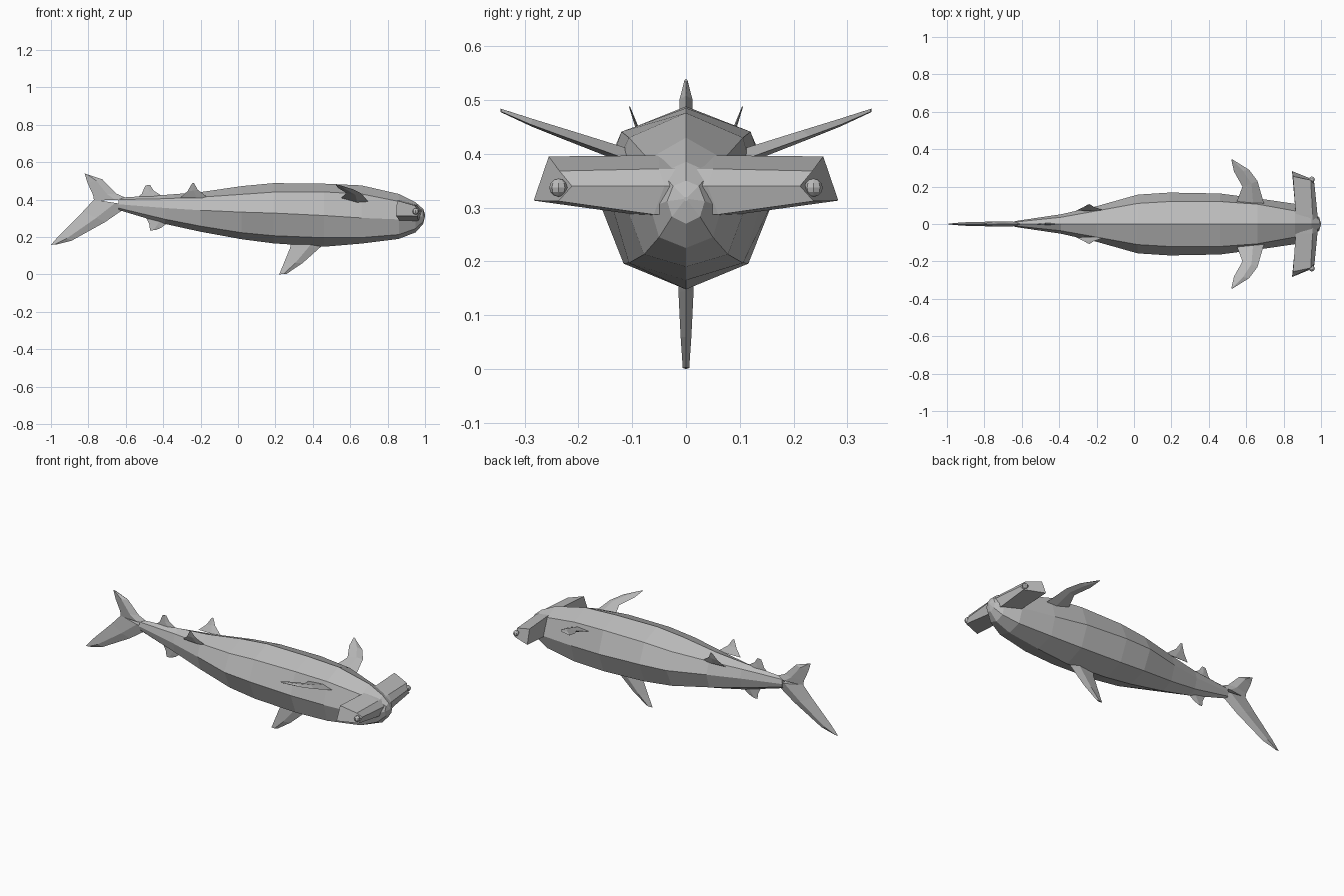
import bpy, bmesh
from mathutils import Vector

skin = bpy.data.materials.new("grey_skin")
skin.diffuse_color = (0.5, 0.5, 0.5, 1)


def build(name, verts, faces):
    """Make a flat-shaded object with outward normals."""
    bm = bmesh.new()
    vs = [bm.verts.new(v) for v in verts]
    for f in faces:
        bm.faces.new([vs[i] for i in f])
    bmesh.ops.recalc_face_normals(bm, faces=bm.faces)
    mesh = bpy.data.meshes.new(name)
    bm.to_mesh(mesh)
    bm.free()
    mesh.materials.append(skin)
    ob = bpy.data.objects.new(name, mesh)
    bpy.context.collection.objects.link(ob)
    return ob


def loft(name, rings):
    """Skin equal-length closed rings and cap both ends."""
    n = len(rings[0])
    verts = [p for r in rings for p in r]
    faces = [(k * n + i, k * n + (i + 1) % n, (k + 1) * n + (i + 1) % n, (k + 1) * n + i)
             for k in range(len(rings) - 1) for i in range(n)]
    last = (len(rings) - 1) * n
    faces += [tuple(range(n))[::-1], tuple(range(last, last + n))]
    return build(name, verts, faces)


def blade(name, sections):
    """Fin from (front, back, half thickness) sections: a diamond at each section."""
    rings = []
    for front, back, normal, t in sections:
        f, b, nrm = Vector(front), Vector(back), Vector(normal)
        mid = f.lerp(b, 0.4)
        rings.append([f, mid + nrm * t, b, mid - nrm * t])
    return loft(name, rings)


# Body: x, top z, shoulder (y, z), flank (y, z), belly side (y, z), bottom z
stations = [
    (-0.64, 0.410, 0.010, 0.400, 0.015, 0.375, 0.010, 0.355, 0.345),
    (-0.39, 0.425, 0.036, 0.405, 0.052, 0.355, 0.036, 0.295, 0.270),
    (-0.20, 0.440, 0.070, 0.413, 0.095, 0.343, 0.068, 0.258, 0.228),
    (0.02, 0.472, 0.110, 0.428, 0.157, 0.333, 0.106, 0.223, 0.188),
    (0.19, 0.488, 0.120, 0.440, 0.168, 0.328, 0.116, 0.207, 0.166),
    (0.46, 0.485, 0.120, 0.441, 0.163, 0.315, 0.116, 0.196, 0.148),
    (0.66, 0.476, 0.106, 0.430, 0.137, 0.302, 0.106, 0.197, 0.165),
    (0.86, 0.430, 0.070, 0.390, 0.108, 0.294, 0.078, 0.213, 0.190),
    (0.95, 0.385, 0.045, 0.365, 0.066, 0.300, 0.050, 0.245, 0.225),
    (0.99, 0.350, 0.024, 0.340, 0.035, 0.312, 0.026, 0.283, 0.270),
    (1.00, 0.320, 0.003, 0.319, 0.004, 0.316, 0.003, 0.313, 0.312),
]
loft("body", [[(x, 0, t), (x, a, az), (x, b, bz), (x, c, cz), (x, 0, d),
               (x, -c, cz), (x, -b, bz), (x, -a, az)]
              for x, t, a, az, b, bz, c, cz, d in stations])

# Wide hammer-shaped head, lofted from one tip to the other
tip = [(0.85, 0.255, 0.395), (0.945, 0.235, 0.368), (0.965, 0.212, 0.340),
       (0.960, 0.237, 0.312), (0.845, 0.283, 0.313)]
root = [(0.865, 0.05, 0.397), (0.955, 0.05, 0.372), (0.982, 0.04, 0.340),
        (0.965, 0.06, 0.287), (0.865, 0.08, 0.285)]


def flip(ring):
    return [(x, -y, z) for x, y, z in ring]


loft("hammer_head", [tip, root, flip(root), flip(tip)])

# Tail lobes and single fins on the centre line
Y = (0, 1, 0)
blade("tail_upper_lobe", [((-0.58, 0, 0.40), (-0.77, 0, 0.395), Y, 0.014),
                          ((-0.65, 0, 0.432), (-0.775, 0, 0.425), Y, 0.014),
                          ((-0.725, 0, 0.508), (-0.805, 0, 0.49), Y, 0.012),
                          ((-0.80, 0, 0.533), (-0.82, 0, 0.54), Y, 0.003)])
blade("tail_lower_lobe", [((-0.58, 0, 0.37), (-0.77, 0, 0.40), Y, 0.014),
                          ((-0.71, 0, 0.28), (-0.83, 0, 0.335), Y, 0.013),
                          ((-0.89, 0, 0.18), (-0.955, 0, 0.21), Y, 0.009),
                          ((-0.97, 0, 0.16), (-1.0, 0, 0.158), Y, 0.003)])
blade("large_fin", [((0.48, 0, 0.18), (0.285, 0, 0.18), Y, 0.015),
                    ((0.44, 0, 0.145), (0.278, 0, 0.14), Y, 0.014),
                    ((0.345, 0, 0.06), (0.245, 0, 0.06), Y, 0.010),
                    ((0.26, 0, 0.003), (0.22, 0, 0.0), Y, 0.006)])
blade("small_upper_fin", [((-0.39, 0, 0.41), (-0.54, 0, 0.41), Y, 0.006),
                          ((-0.45, 0, 0.447), (-0.515, 0, 0.43), Y, 0.004),
                          ((-0.47, 0, 0.478), (-0.495, 0, 0.476), Y, 0.002)])
blade("small_lower_fin", [((-0.37, 0, 0.28), (-0.49, 0, 0.30), Y, 0.006),
                          ((-0.41, 0, 0.25), (-0.475, 0, 0.27), Y, 0.004),
                          ((-0.44, 0, 0.237), (-0.47, 0, 0.235), Y, 0.002)])

# Paired fins and eyes
for side, s in (("left", 1), ("right", -1)):
    up = (0, -0.3 * s, 0.95)
    blade(side + "_pectoral_fin", [
        ((0.71, 0.07 * s, 0.375), (0.55, 0.07 * s, 0.395), up, 0.014),
        ((0.695, 0.11 * s, 0.390), (0.55, 0.12 * s, 0.408), up, 0.014),
        ((0.66, 0.23 * s, 0.433), (0.58, 0.20 * s, 0.435), up, 0.010),
        ((0.615, 0.29 * s, 0.455), (0.535, 0.28 * s, 0.462), up, 0.007),
        ((0.53, 0.343 * s, 0.478), (0.52, 0.345 * s, 0.484), up, 0.003)])
    out = (0, 0.92 * s, -0.39)
    blade(side + "_pelvic_fin", [
        ((-0.16, 0.072 * s, 0.41), (-0.31, 0.072 * s, 0.41), out, 0.004),
        ((-0.215, 0.092 * s, 0.452), (-0.27, 0.09 * s, 0.445), out, 0.003),
        ((-0.235, 0.105 * s, 0.488), (-0.245, 0.105 * s, 0.487), out, 0.001)])
    bpy.ops.mesh.primitive_uv_sphere_add(segments=8, ring_count=6, radius=0.017,
                                         location=(0.95, 0.237 * s, 0.337))
    eye = bpy.context.object
    eye.name = side + "_eye"
    eye.data.materials.append(skin)
